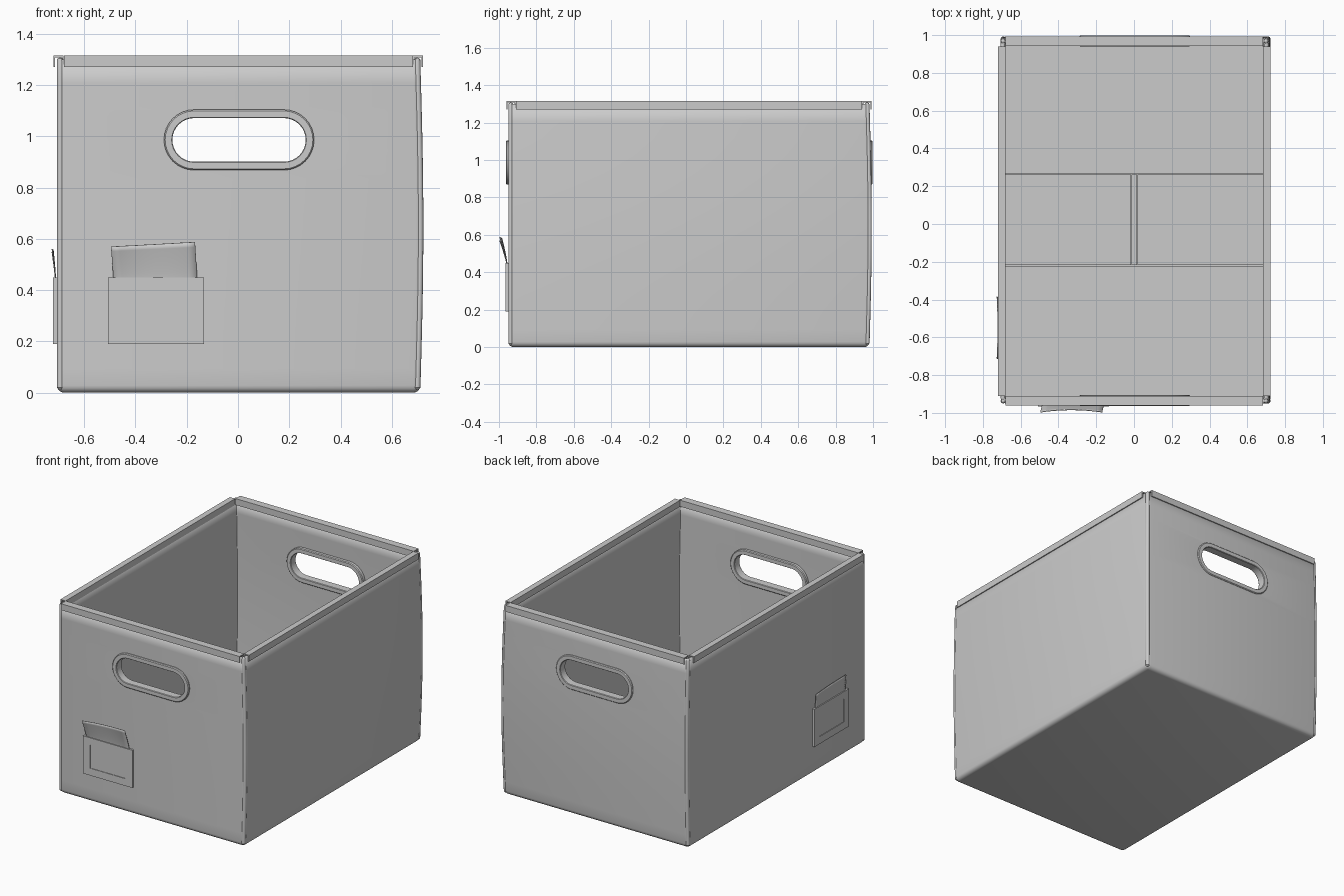
import bpy, bmesh, math
from mathutils import Matrix, Vector

if "Cube" in bpy.data.objects:
    bpy.data.objects.remove(bpy.data.objects["Cube"])

H = 1.3
X0, X1, Y0, Y1 = -0.706, 0.711, -0.95, 0.981


def warp(v):
    # soft fabric bulge, growing towards the right and back walls
    s = 0.012 * math.sin(math.pi * min(max(v.z / H, 0), 1))
    return Vector((v.x + s * (v.x - X0) / (X1 - X0), v.y + s * (v.y - Y0) / (Y1 - Y0), v.z))


def finish(bm, name, mat=Matrix(), smooth=True):
    bm.transform(mat)
    bmesh.ops.recalc_face_normals(bm, faces=bm.faces)
    me = bpy.data.meshes.new(name)
    bm.to_mesh(me)
    bm.free()
    ob = bpy.data.objects.new(name, me)
    bpy.context.collection.objects.link(ob)
    if smooth:
        bpy.ops.object.select_all(action='DESELECT')
        ob.select_set(True)
        bpy.context.view_layer.objects.active = ob
        bpy.ops.object.shade_smooth_by_angle(angle=math.radians(35))
    return ob


def loft(rings, closed):
    # skin closed loops of points; cap the ends unless the loft closes on itself
    bm = bmesh.new()
    vs = [[bm.verts.new(p) for p in r] for r in rings]
    n, m = len(vs), len(vs[0])
    for i in range(n if closed else n - 1):
        a, b = vs[i], vs[(i + 1) % n]
        for j in range(m):
            k = (j + 1) % m
            bm.faces.new((a[j], a[k], b[k], b[j]))
    if not closed:
        bm.faces.new(vs[0])
        bm.faces.new(vs[-1])
    return bm


def box(name, x0, x1, y0, y1, z0, z1):
    bm = bmesh.new()
    bmesh.ops.create_cube(bm, size=1)
    m = Matrix.Translation(((x0 + x1) / 2, (y0 + y1) / 2, (z0 + z1) / 2)) @ \
        Matrix.Diagonal((x1 - x0, y1 - y0, z1 - z0, 1))
    return finish(bm, name, m, False)


def stadium(r, y, half=0.175, n=16):
    pts = []
    for i in range(2 * n + 2):
        side = 1 if i <= n else -1
        a = -math.pi / 2 + math.pi * (i if i <= n else i - 1) / n
        pts.append((side * half + r * math.cos(a), y, r * math.sin(a)))
    return pts


# open fabric body with rounded bottom and corners
bm = bmesh.new()
bmesh.ops.create_cube(bm, size=1)
bm.transform(Matrix.Translation(((X0 + X1) / 2, (Y0 + Y1) / 2, H / 2)) @
             Matrix.Diagonal((X1 - X0, Y1 - Y0, H, 1)))
bmesh.ops.delete(bm, geom=[f for f in bm.faces if f.normal.z > 0.5], context='FACES_ONLY')
edges = [e for e in bm.edges if min(v.co.z for v in e.verts) < 0.01]
bmesh.ops.bevel(bm, geom=edges, offset=0.028, segments=4, profile=0.5, affect='EDGES')
for k in range(1, 14):
    bmesh.ops.bisect_plane(bm, geom=bm.verts[:] + bm.edges[:] + bm.faces[:],
                           plane_co=(0, 0, k * H / 14), plane_no=(0, 0, 1))
for v in bm.verts:
    v.co = warp(v.co)
bmesh.ops.recalc_face_normals(bm, faces=bm.faces)
low = min(bm.faces, key=lambda f: f.calc_center_median().z)
flip = low.normal.z > 0
body = finish(bm, "box_body")
sol = body.modifiers.new("thickness", 'SOLIDIFY')
sol.thickness = 0.024
sol.offset = 1 if flip else -1

# handle openings and their raised grommets
HZ = 0.986
cutter = finish(loft([stadium(0.1, -2), stadium(0.1, 2)], False), "handle_cutter",
                Matrix.Translation((0.004, 0, HZ)), False)
cutter.hide_render = True
cutter.hide_viewport = True
cut = body.modifiers.new("handles", 'BOOLEAN')
cut.object = cutter
cut.operation = 'DIFFERENCE'
cut.solver = 'EXACT'
profile = [(0.085, -0.009), (0.088, -0.013), (0.113, -0.013), (0.118, -0.008),
           (0.118, 0.041), (0.113, 0.046), (0.088, 0.046), (0.085, 0.042)]
for name, y, s in (("front_grommet", Y0, 1), ("back_grommet", Y1 + 0.004, -1)):
    finish(loft([stadium(r, d) for r, d in profile], True), name,
           Matrix.Translation((0.004, y, HZ)) @ Matrix.Diagonal((1, s, 1, 1)))


# folded binding along each top edge: an inverted U channel
def rim(name, length, width, mat):
    t, lo, hi = 0.007, 1.271, 1.315
    pr = [(0, lo), (0, hi), (width, hi), (width, lo), (width - t, lo),
          (width - t, hi - t), (t, hi - t), (t, lo)]
    finish(loft([[(x, d, z) for d, z in pr] for x in (-length / 2, length / 2)], False),
           name, mat, False)


T, R = Matrix.Translation, lambda d: Matrix.Rotation(math.radians(d), 4, 'Z')
rim("front_rim", 1.363, 0.051, T((0.002, -0.961, 0)))
rim("back_rim", 1.363, 0.051, T((0.002, 0.993, 0)) @ R(180))
rim("left_rim", 1.85, 0.04, T((-0.72, 0.015, 0)) @ R(-90))
rim("right_rim", 1.85, 0.04, T((0.722, 0.015, 0)) @ R(90))

# corner piping
for name, x, y in (("front_left", X0 + 0.013, Y0 + 0.013), ("front_right", X1 - 0.013, Y0 + 0.013),
                   ("back_left", X0 + 0.013, Y1 - 0.013), ("back_right", X1 - 0.013, Y1 - 0.013)):
    rings = []
    levels = [(0.012, 0.006), (0.02, 0.013)] + [(0.02 + 1.275 * k / 14, 0.013) for k in range(1, 15)] \
        + [(1.303, 0.010), (1.307, 0.004)]
    for z, r in levels:
        c = warp(Vector((x, y, z)))
        rings.append([(c.x + r * math.cos(a * math.pi / 6), c.y + r * math.sin(a * math.pi / 6), z)
                      for a in range(12)])
    finish(loft(rings, False), name + "_piping")


# label pocket with a recessed window and a curved card sticking out
def label(name, mat, lean, top, skew):
    def frame(x0, x1, z0, z1, y):
        return [(x0, y, z0), (x1, y, z0), (x1, y, z1), (x0, y, z1)]
    finish(loft([frame(-0.188, 0.188, 0, 0.26, 0.005),
                 frame(-0.188, 0.188, 0, 0.26, -0.015),
                 frame(-0.135, 0.135, 0.05, 0.21, -0.015),
                 frame(-0.135, 0.135, 0.05, 0.21, -0.011)], False), name + "_pocket", mat, False)
    bm = bmesh.new()
    nu, nv = 10, 8
    g = []
    for j in range(nv + 1):
        v = j / nv
        row = []
        for i in range(nu + 1):
            u = i / nu
            z = 0.24 + v * (top - 0.24 + skew * (u - 0.5))
            bow = 0.012 * (1 - (2 * u - 1) ** 2) * v * lean / 0.04
            row.append(bm.verts.new((-0.165 + 0.327 * u - 0.01 * v, -0.007 - lean * v ** 1.2 + bow, z)))
        g.append(row)
    for j in range(nv):
        for i in range(nu):
            bm.faces.new((g[j][i], g[j][i + 1], g[j + 1][i + 1], g[j + 1][i]))
    card = finish(bm, name + "_card", mat)
    card.modifiers.new("thickness", 'SOLIDIFY').thickness = 0.004


label("front_label", T((-0.32, Y0, 0.19)), 0.041, 0.388, 0.018)
label("left_label", T((X0, -0.56, 0.19)) @ R(-90), 0.014, 0.365, 0.012)

# folding floor boards with a centre hinge strip
xa, xb, g = -0.68, 0.684, 0.002
za, zb = 0.022, 0.038
box("floor_front", xa, xb, -0.924, -0.22 - g, za, zb)
box("floor_back", xa, xb, 0.265 + g, 0.955, za, zb)
box("floor_middle_left", xa, -0.016, -0.22 + g, 0.265 - g, za, zb)
box("floor_middle_right", 0.018, xb, -0.22 + g, 0.265 - g, za, zb)
box("floor_strip", -0.013, 0.015, -0.22 + g, 0.265 - g, za, zb + 0.003)
